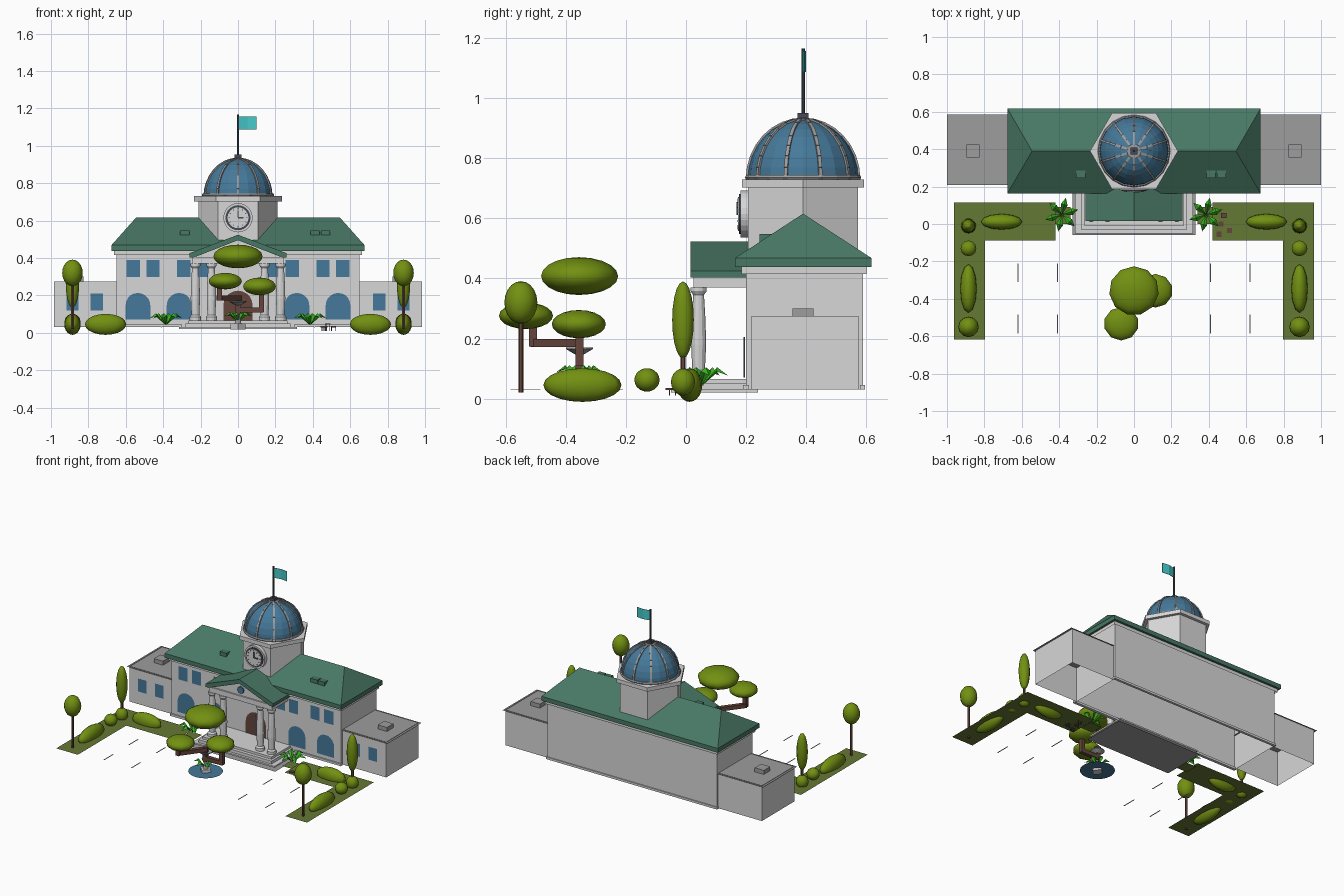
import bpy, bmesh, math
from math import sin, cos, pi
from mathutils import Vector, Matrix

if "Cube" in bpy.data.objects:
    bpy.data.objects.remove(bpy.data.objects["Cube"])


def material(name, *rgb):
    m = bpy.data.materials.new(name)
    m.use_nodes = True
    m.diffuse_color = (*rgb, 1)
    m.node_tree.nodes["Principled BSDF"].inputs["Base Color"].default_value = (*rgb, 1)
    return m


WALL = material("pale wall", .68, .68, .68)
STONE = material("grey stone", .34, .34, .34)
ROOF = material("green roof", .065, .185, .13)
GLASS = material("blue glass", .06, .19, .32)
FLAG = material("turquoise flag", .06, .58, .58)
LEAF = material("olive foliage", .17, .28, .006)
LAWN = material("lawn", .13, .19, .035)
PALM = material("bright palm", .04, .45, .015)
WOOD = material("brown wood", .13, .06, .045)
DARK = material("dark slate", .06, .07, .09)


def finish(name, bm, *mats, smooth=False):
    me = bpy.data.meshes.new(name)
    bm.to_mesh(me)
    bm.free()
    for m in mats:
        me.materials.append(m)
    ob = bpy.data.objects.new(name, me)
    bpy.context.collection.objects.link(ob)
    if smooth:
        me.shade_smooth()
    return ob


def prism(name, pts, a, b, mat, axis="z", top=True, bottom=True):
    """Extrude a 2D outline along z, or an x-z outline along y."""
    bm = bmesh.new()
    put = (lambda p, t: (p[0], p[1], t)) if axis == "z" else (lambda p, t: (p[0], t, p[1]))
    lo, hi = [[bm.verts.new(put(p, t)) for p in pts] for t in (a, b)]
    for i in range(len(pts)):
        j = (i + 1) % len(pts)
        bm.faces.new((lo[i], lo[j], hi[j], hi[i]))
    if bottom:
        bm.faces.new(lo[::-1])
    if top:
        bm.faces.new(hi)
    bmesh.ops.recalc_face_normals(bm, faces=bm.faces[:])
    return finish(name, bm, mat)


def rect(x0, x1, y0, y1):
    return [(x0, y0), (x1, y0), (x1, y1), (x0, y1)]


def ngon(n, r, cx=0, cy=0):
    return [(cx + r * cos(2 * pi * i / n), cy + r * sin(2 * pi * i / n)) for i in range(n)]


def box(name, x, y, z, mat, **kw):
    return prism(name, rect(*x, *y), *z, mat, **kw)


def tray(name, pts, z, h, border, rim, floor):
    """Flat floor with a raised rim."""
    bm = bmesh.new()
    f = bm.faces.new([bm.verts.new((*p, z)) for p in pts])
    bmesh.ops.recalc_face_normals(bm, faces=[f])
    ring = bmesh.ops.inset_region(bm, faces=[f], thickness=border)["faces"]
    f.material_index = 1
    new = bmesh.ops.extrude_face_region(bm, geom=ring, use_keep_orig=True)["geom"]
    bmesh.ops.translate(bm, vec=(0, 0, h), verts=[v for v in new if isinstance(v, bmesh.types.BMVert)])
    return finish(name, bm, rim, floor)


def blob(name, c, r, mat=LEAF, seg=12):
    bm = bmesh.new()
    bmesh.ops.create_uvsphere(bm, u_segments=seg, v_segments=10, radius=1,
                              matrix=Matrix.Translation(c) @ Matrix.Diagonal((*r, 1)))
    return finish(name, bm, mat, smooth=True)


def lathe(name, c, profile, mat, n=12):
    bm = bmesh.new()
    vs = [bm.verts.new((c[0] + r, c[1], z)) for r, z in profile]
    es = [bm.edges.new(e) for e in zip(vs, vs[1:])]
    bmesh.ops.spin(bm, geom=vs + es, cent=(c[0], c[1], 0), axis=(0, 0, 1), angle=2 * pi, steps=n, use_merge=True)
    bmesh.ops.remove_doubles(bm, verts=bm.verts[:], dist=.0005)
    bmesh.ops.recalc_face_normals(bm, faces=bm.faces[:])
    return finish(name, bm, mat)


def beam(name, a, b, w, mat, n=4):
    """Bar of n sides between two points."""
    a, b = Vector(a), Vector(b)
    d = b - a
    bm = bmesh.new()
    m = Matrix.Translation((a + b) / 2) @ d.to_track_quat("Z", "Y").to_matrix().to_4x4()
    if n == 4:
        m = m @ Matrix.Rotation(pi / 4, 4, "Z")
    bmesh.ops.create_cone(bm, cap_ends=True, segments=n, radius1=w, radius2=w, depth=d.length, matrix=m)
    return finish(name, bm, mat)


def palm(name, c, r, n=6):
    bm = bmesh.new()
    for i in range(n):
        a = 2 * pi * i / n + .3
        def pt(u, v, z):
            return bm.verts.new((c[0] + u * cos(a) - v * sin(a), c[1] + u * sin(a) + v * cos(a), c[2] + z))
        root, l, m, k, tip = pt(0, 0, 0), pt(r * .6, r * .2, r * .55), pt(r * .6, 0, r * .7), pt(r * .6, -r * .2, r * .55), pt(r, 0, r * .4)
        for f in ((root, m, l), (root, k, m), (l, m, tip), (m, k, tip)):
            bm.faces.new(f)
    return finish(name, bm, PALM)


def arch(x, w, z0, z1):
    return [(x - w, z0), (x + w, z0)] + [(x + w * cos(pi * i / 10), z1 - w + w * sin(pi * i / 10)) for i in range(11)]


def opening(name, shape, y, fill, border=.012):
    """Filled panel with a slim projecting surround."""
    bm = bmesh.new()
    f = bm.faces.new([bm.verts.new((p[0], y - .004, p[1])) for p in shape])
    ring = bmesh.ops.inset_region(bm, faces=[f], thickness=border)["faces"]
    f.material_index = 1
    new = bmesh.ops.extrude_face_region(bm, geom=ring)["geom"]
    bmesh.ops.translate(bm, vec=(0, -.009, 0), verts=[v for v in new if isinstance(v, bmesh.types.BMVert)])
    return finish(name, bm, WALL, fill)


# Main block and hipped roof
CY = .39
box("main_walls", (-.65, .65), (.2, .59), (.03, .44), WALL, bottom=False)
box("main_cornice", (-.662, .662), (.185, .602), (.415, .44), WALL, bottom=False)
for s in (-1, 1):
    box("wall_plinth", sorted((s * .3, s * .656)), (.19, .21), (.03, .045), WALL)
box("back_plinth", (-.656, .656), (.58, .597), (.03, .045), WALL)
bm = bmesh.new()
low, mid = [[bm.verts.new((*p, z)) for p in rect(-.677, .677, .163, .618)] for z in (.438, .468)]
r0, r1 = [bm.verts.new((x, CY, .616)) for x in (-.545, .545)]
for i in range(4):
    j = (i + 1) % 4
    bm.faces.new((low[i], low[j], mid[j], mid[i]))
a, b, c, d = mid
for f in ((a, b, r1, r0), (b, c, r1), (c, d, r0, r1), (d, a, r0), low[::-1]):
    bm.faces.new(f)
finish("hipped_roof", bm, ROOF)
for x in (-.285, .412, .468):
    box("roof_hatch", (x - .025, x + .025), (.245, .295), (.49, .548), ROOF)

# Side wings and windows, mirrored
for s in (-1, 1):
    box("wing_walls", sorted((s * .65, s * .985)), (.218, .575), (.03, .275), WALL, top=False, bottom=False)
    tray("wing_parapet", rect(*sorted((s * .64, s)), .208, .585), .272, .032, .018, WALL, STONE)
    box("wing_roof_hatch", sorted((s * .825, s * .895)), (.355, .425), (.272, .3), STONE)
    for x in (.755, .885):
        opening("wing_window", rect(s * x - .033, s * x + .033, .12, .21), .218, GLASS)
    for x in (.315, .535):
        opening("arched_window", arch(s * x, .066, .07, .213), .2, GLASS)
    for x in (.19, .29, .455, .56):
        opening("upper_window", rect(s * x - .035, s * x + .035, .297, .39), .2, GLASS, .009)

# Portico
tray("porch_floor_frame", rect(-.328, .328, -.06, .247), 0, .03, .03, WALL, STONE)
box("lower_step", (-.315, .315), (-.05, .24), (.02, .03), WALL)
box("middle_step", (-.28, .28), (-.033, .2), (.03, .05), WALL)
box("upper_step", (-.265, .265), (-.01, .2), (.05, .066), WALL)
for x in (-.228, -.142, .142, .228):
    lathe("column", (x, .042), [(0, .066), (.03, .066), (.03, .085), (.021, .095), (.025, .18), (.023, .26),
                                (.018, .345), (.027, .358), (.027, .37), (0, .37)], WALL)
box("entablature", (-.242, .242), (.025, .2), (.37, .405), WALL)
prism("pediment", [(-.235, .405), (.235, .405), (0, .5)], .035, .2, WALL, "y")
prism("gable_roof", [(-.26, .403), (-.235, .403), (0, .495), (.235, .403), (.26, .403), (.26, .425), (0, .524), (-.26, .425)],
      .015, .25, ROOF, "y")
prism("pediment_disc", ngon(14, .024, 0, .445), .025, .04, GLASS, "y")
opening("front_door", arch(0, .078, .066, .225), .2, WOOD)
beam("door_seam", (0, .194, .07), (0, .194, .205), .003, DARK)

# Hexagonal clock tower
prism("tower", ngon(6, .212, 0, CY), .42, .705, WALL, bottom=False)
prism("tower_cornice", ngon(6, .235, 0, CY), .703, .73, WALL)
front = CY - .184
prism("clock_rim", ngon(24, .078, 0, .615), front - .024, front + .01, WALL, "y")
prism("clock_ring", ngon(24, .067, 0, .615), front - .029, front, DARK, "y")
prism("clock_face", ngon(24, .056, 0, .615), front - .032, front, WALL, "y")
for tip in ((0, .655), (.03, .615)):
    beam("clock_hand", (0, front - .034, .615), (tip[0], front - .034, tip[1]), .005, DARK)
for i in range(12):
    t = pi * i / 6
    beam("hour_mark", *[(r * sin(t), front - .033, .615 + r * cos(t)) for r in (.043, .052)], .002, DARK)

# Ribbed dome, finial and flag
R, H, Z = .185, .2, .73
arc = [(R * cos(pi / 2 * i / 8), H * sin(pi / 2 * i / 8)) for i in range(9)]
lathe("dome", (0, CY), [(r, Z + z) for r, z in arc], GLASS, 20)
lathe("dome_base_ring", (0, CY), [(.19, Z), (.194, Z + .006), (.19, Z + .014), (.18, Z + .014)], STONE, 20)
for k in range(10):
    t = 2 * pi * (k + .5) / 10
    path = [Vector((r * cos(t), CY + r * sin(t), Z + z)) for r, z in arc]
    for p, q in zip(path, path[1:]):
        beam("dome_rib", p, q, .0085, STONE)
lathe("dome_crown", (0, CY), [(.035, .922), (.035, .932), (0, .934)], STONE, 10)
box("finial", (-.018, .018), (CY - .018, CY + .018), (.925, .952), DARK)
beam("flag_pole", (0, CY, .95), (0, CY, 1.166), .006, DARK, 8)
prism("flag", [(.004, CY - .002), (.05, CY + .008), (.1, CY + .002), (.1, CY + .004), (.05, CY + .01), (.004, CY)],
      1.088, 1.157, FLAG)

# Garden beds, hedges and trees, mirrored
for s in (-1, 1):
    ell = [(.963, -.618), (.963, .115), (.42, .115), (.42, -.088), (.797, -.088), (.797, -.618)]
    tray("garden_bed", [(s * x, y) for x, y in ell], .03, .01, .02, WALL, LAWN)
    x = s * .885
    blob("long_hedge", (x, -.345, .045), (.044, .13, .056))
    blob("cross_hedge", (s * .708, .012, .045), (.11, .042, .056))
    blob("round_bush", (x, -.13, .062), (.042, .042, .039))
    blob("corner_bush", (x, -.01, .055), (.04, .04, .045))
    beam("cypress_trunk", (x, -.01, .03), (x, -.01, .16), .009, WOOD, 6)
    blob("cypress_crown", (x, -.01, .262), (.036, .036, .128))
    beam("round_tree_trunk", (x, -.55, .02), (x, -.55, .28), .008, WOOD, 6)
    blob("round_tree_crown", (x, -.55, .32), (.055, .055, .071))
    px = s * .385
    tray("palm_bed", rect(px - .045, px + .045, .0, .09), .02, .012, .01, WALL, LAWN)
    palm("palm", (px, .05, .04), .092)
    for lx in (.41, .62):
        for y in (-.21, -.485):
            box("ground_line", sorted((s * lx - .003, s * lx + .003)), (y - .1, y), (.028, .03), WALL)

# Fountain
F = (0, -.355)
tray("fountain_basin", ngon(20, .11, *F), .03, .02, .022, WALL, GLASS)
prism("fountain_foot", ngon(4, .04, *F), .018, .05, WALL)
lathe("fountain_bowl", F, [(.018, .05), (.011, .08), (.011, .145), (.045, .165), (.045, .17), (0, .155)], STONE)
palm("fountain_leaves", (*F, .055), .08)

# Branching canopy tree
def bent(name, *pts):
    for p, q in zip(pts, pts[1:]):
        beam(name, p, q, .019, WOOD)

fx, fy = F
bent("tree_trunk", (0, fy, .1), (0, fy, .2))
bent("right_branch", (0, fy, .122), (.137, fy, .122))
bent("right_limb", (.125, fy, .11), (.125, fy, .23))
bent("left_branch", (.01, fy, .185), (-.105, fy - .155, .185))
bent("left_limb", (-.1, fy - .155, .173), (-.1, fy - .155, .26))
blob("top_canopy", (0, -.357, .408), (.133, .131, .063), seg=11)
blob("right_canopy", (.115, -.357, .248), (.092, .09, .047), seg=10)
blob("left_canopy", (-.068, -.533, .276), (.093, .09, .044), seg=10)

# Small outdoor table set
for x, y, w, z in ((.48, .045, .014, .05), (.465, .0, .014, .035), (.455, -.055, .014, .035), (.51, -.035, .014, .035)):
    box("stool_seat", (x - w, x + w), (y - w, y + w), (z - .006, z), WOOD)
    for dx in (-.01, .01):
        beam("stool_leg", (x + dx, y, .01), (x + dx, y, z), .003, DARK)
